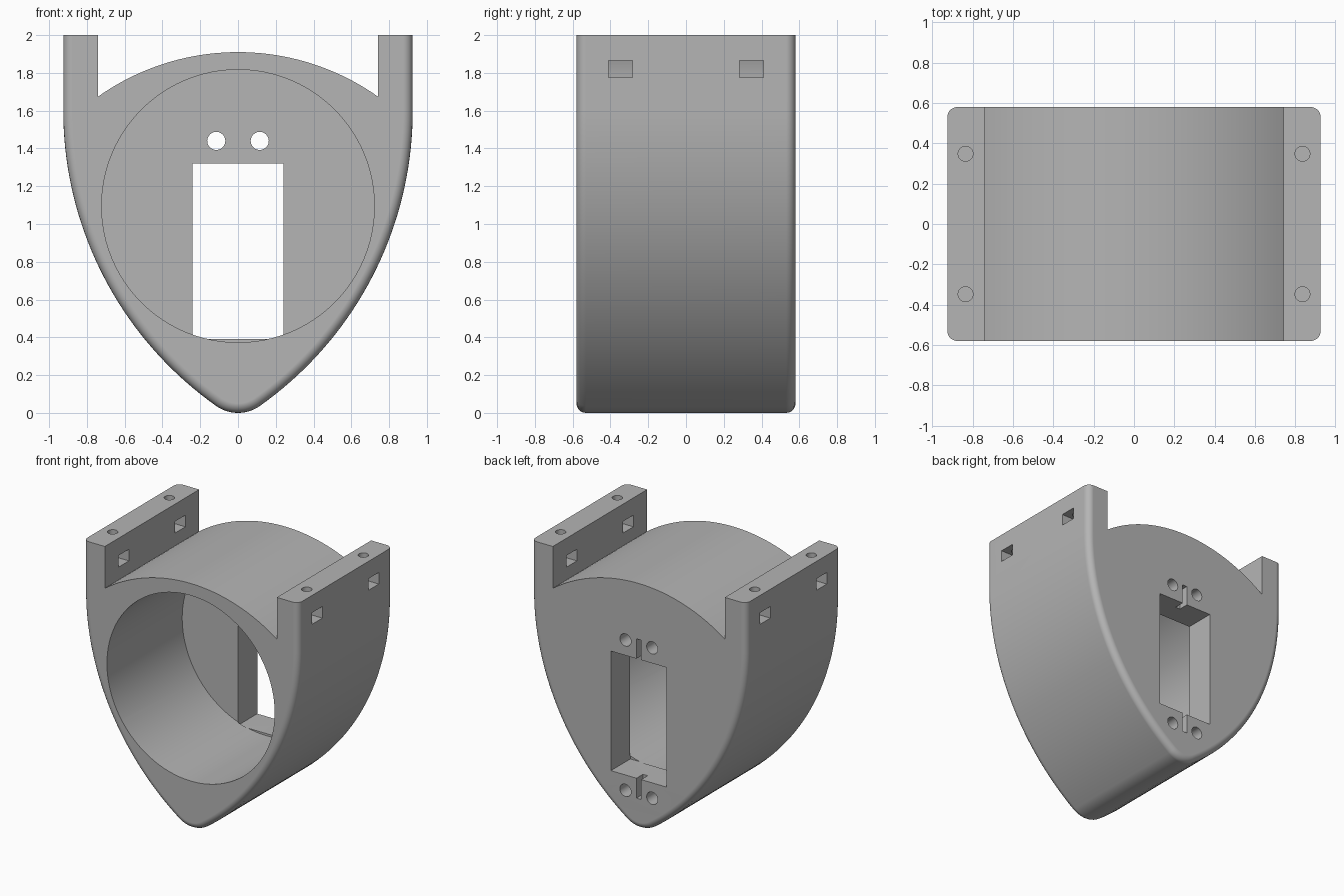
import bpy, bmesh, math
from mathutils import Vector

cube = bpy.data.objects.get("Cube")
if cube:
    bpy.data.objects.remove(cube, do_unlink=True)

DEPTH = 0.58          # half depth of the body
WALL = 0.345          # inner face of the back wall
HALF = 0.925          # half width

grey = bpy.data.materials.new("plain_grey")
grey.use_nodes = True
grey.diffuse_color = (0.46, 0.46, 0.46, 1)
grey.node_tree.nodes["Principled BSDF"].inputs["Base Color"].default_value = (0.46, 0.46, 0.46, 1)


def arc(cx, cz, r, start, end, n):
    """Points on an arc in the xz plane, angles in radians."""
    return [(cx + r * math.cos(start + (end - start) * i / n),
             cz + r * math.sin(start + (end - start) * i / n)) for i in range(n + 1)]


# Right half of the pointed shell outline: straight arm, side arc, rounded tip
tip = 0.2
spring = 1.6
offset = 0.989
turn = -math.atan2(spring - tip, offset)
side = arc(-offset, spring, HALF + offset, 0, turn, 36)
side += arc(0, tip, tip, turn, -math.pi / 2, 8)[1:]
outer = [(HALF, 2)] + side
outer += [(-x, z) for x, z in reversed(outer[:-1])]

# Domed roof between the arms
roof_r, roof_z = 1.283, 0.627
spread = math.asin(0.74 / roof_r)
roof = arc(0, roof_z, roof_r, math.pi / 2 + spread, math.pi / 2 - spread, 40)
outline = outer + [(-0.74, 2)] + roof + [(0.74, 2)]

# Extrude the outline and round the outer rims
bm = bmesh.new()
front = bm.faces.new([bm.verts.new((x, -DEPTH, z)) for x, z in outline])
extruded = bmesh.ops.extrude_face_region(bm, geom=[front])["geom"]
bmesh.ops.translate(bm, vec=(0, 2 * DEPTH, 0),
                    verts=[v for v in extruded if isinstance(v, bmesh.types.BMVert)])
if not any(f.normal.y < -0.9 and abs(f.calc_center_median().y + DEPTH) < 0.01 for f in bm.faces):
    front_faces = [f for f in bm.faces if all(abs(v.co.y + DEPTH) < 1e-5 for v in f.verts)]
    if not front_faces:
        bm.faces.new([v for v in front.verts])
bmesh.ops.recalc_face_normals(bm, faces=bm.faces)
shell_points = {(round(x, 4), round(z, 4)) for x, z in outer}


def on_shell(v):
    return (round(v.co.x, 4), round(v.co.z, 4)) in shell_points


rims = [e for e in bm.edges if all(on_shell(v) for v in e.verts)
        and abs(e.verts[0].co.y - e.verts[1].co.y) < 1e-5]
bmesh.ops.bevel(bm, geom=rims, offset=0.05, offset_type='OFFSET', segments=5,
                profile=0.5, affect='EDGES')
mesh = bpy.data.meshes.new("mount_body")
bm.to_mesh(mesh)
bm.free()
mesh.materials.append(grey)
body = bpy.data.objects.new("mount_body", mesh)
bpy.context.collection.objects.link(body)


def cut(cutter):
    """Subtract a cutter from the body and discard it."""
    cutter.hide_render = True
    cutter.data.materials.append(grey)
    mod = body.modifiers.new("cut", 'BOOLEAN')
    mod.operation = 'DIFFERENCE'
    mod.solver = 'EXACT'
    mod.object = cutter
    bpy.context.view_layer.objects.active = body
    bpy.ops.object.modifier_apply(modifier=mod.name)
    bpy.data.objects.remove(cutter, do_unlink=True)


def cut_box(low, high):
    low, high = Vector(low), Vector(high)
    bpy.ops.mesh.primitive_cube_add(size=1, location=(low + high) / 2)
    box = bpy.context.object
    box.scale = high - low
    bpy.context.view_layer.update()
    cut(box)


def cut_hole(start, end, radius, sides):
    start, end = Vector(start), Vector(end)
    axis = end - start
    bpy.ops.mesh.primitive_cylinder_add(vertices=sides, radius=radius, depth=axis.length,
                                        location=(start + end) / 2,
                                        rotation=axis.to_track_quat('Z', 'Y').to_euler())
    cut(bpy.context.object)


# Main bore, open at the front
cut_hole((0, -0.8, 1.095), (0, WALL, 1.095), 0.722, 96)

# Window in the back wall, with a shallow slot above and below
low, high = 0.39, 1.32
cut_box((-0.24, WALL - 0.004, low), (0.24, 0.8, high))
cut_box((-0.02, 0.5, high - 0.05), (0.02, 0.8, high + 0.155))
cut_box((-0.02, 0.5, low - 0.155), (0.02, 0.8, low + 0.05))

# Screw holes around the window and in the arms
for s in (-1, 1):
    for z in (low - 0.12, high + 0.12):
        cut_hole((s * 0.115, WALL - 0.01, z), (s * 0.115, 0.8, z), 0.048, 24)
    for t in (-1, 1):
        cut_hole((s * 0.835, t * 0.348, 1.68), (s * 0.835, t * 0.348, 2.2), 0.037, 24)
        # Square nut pocket through the arm
        xs = sorted((s * 0.7, s * 1.1))
        ys = sorted((t * 0.284, t * 0.41))
        cut_box((xs[0], ys[0], 1.775), (xs[1], ys[1], 1.865))

# Smooth curves, crisp edges
bpy.ops.object.select_all(action='DESELECT')
body.select_set(True)
bpy.context.view_layer.objects.active = body
bpy.ops.object.shade_smooth_by_angle(angle=math.radians(30))
weighted = body.modifiers.new("weighted_normals", 'WEIGHTED_NORMAL')
weighted.keep_sharp = True
